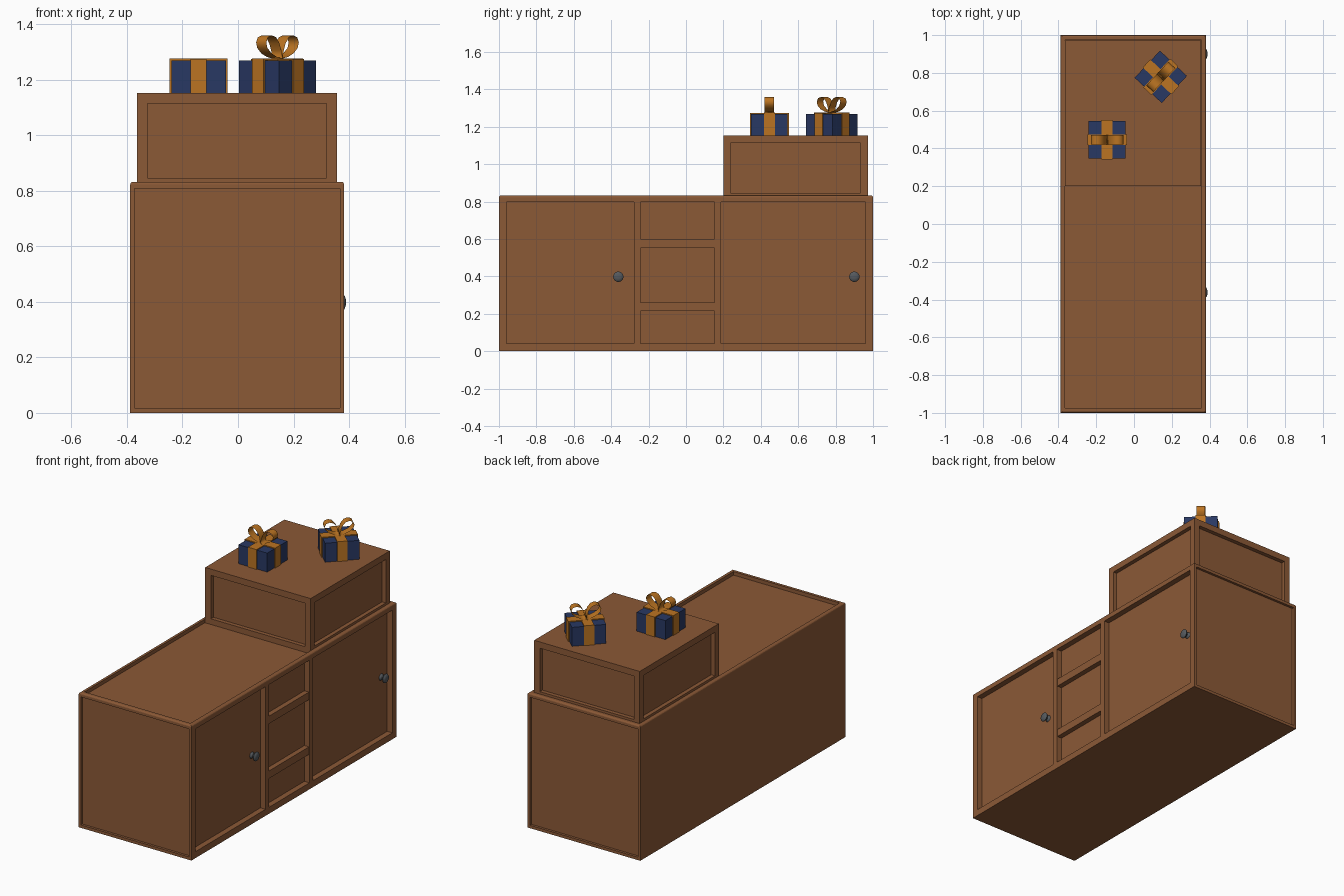
import bpy, bmesh, math
from mathutils import Matrix, Vector

if "Cube" in bpy.data.objects:
    bpy.data.objects.remove(bpy.data.objects["Cube"])


def material(name, rgb):
    m = bpy.data.materials.new(name)
    m.diffuse_color = (*rgb, 1)
    m.use_nodes = True
    m.node_tree.nodes["Principled BSDF"].inputs["Base Color"].default_value = m.diffuse_color
    return m


WOOD = material("wood", (0.26, 0.10, 0.037))
BLUE = material("blue_paper", (0.022, 0.04, 0.125))
GOLD = material("gold_ribbon", (0.50, 0.175, 0.016))
METAL = material("dark_metal", (0.09, 0.10, 0.11))


def add_object(name, bm, mat=None):
    mesh = bpy.data.meshes.new(name)
    bmesh.ops.recalc_face_normals(bm, faces=bm.faces[:])
    bm.to_mesh(mesh)
    bm.free()
    ob = bpy.data.objects.new(name, mesh)
    bpy.context.collection.objects.link(ob)
    if mat:
        mesh.materials.append(mat)
    return ob


def box(bm, x0, x1, y0, y1, z0, z1):
    centre = Vector((x0 + x1, y0 + y1, z0 + z1)) / 2
    size = Matrix.Diagonal((x1 - x0, y1 - y0, z1 - z0, 1))
    bmesh.ops.create_cube(bm, size=1, matrix=Matrix.Translation(centre) @ size)


def carve(ob, pockets):
    """Cut box-shaped recesses out of an object."""
    bpy.context.view_layer.objects.active = ob
    for p in pockets:
        bm = bmesh.new()
        box(bm, *p)
        cutter = add_object("cutter", bm)
        cutter.hide_render = True
        mod = ob.modifiers.new("recess", 'BOOLEAN')
        mod.operation, mod.solver, mod.object = 'DIFFERENCE', 'EXACT', cutter
        bpy.ops.object.modifier_apply(modifier=mod.name)
        bpy.data.objects.remove(cutter)


# Cabinet body with rounded top rim
X0, X1, TOP = -0.388, 0.382, 0.832
bm = bmesh.new()
box(bm, X0, X1, -1, 1, 0, TOP)
rim = [e for e in bm.edges if all(v.co.z > TOP - 0.001 for v in e.verts)]
bmesh.ops.bevel(bm, geom=rim, offset=0.01, segments=4, profile=0.5, affect='EDGES')
cabinet = add_object("cabinet_body", bm, WOOD)
carve(cabinet, [
    (-0.366, 0.358, -0.975, 0.975, 0.81, 0.9),      # sunken top
    (-0.373, 0.367, -1.1, -0.985, 0.018, 0.808),    # front end panel
    (-0.373, 0.367, 0.985, 1.1, 0.018, 0.808),      # back end panel
    (X1 - 0.035, 0.5, -0.96, -0.277, 0.04, 0.797),  # left door
    (X1 - 0.035, 0.5, -0.242, 0.152, 0.04, 0.797),  # shelf bay
    (X1 - 0.035, 0.5, 0.187, 0.96, 0.04, 0.797),    # right door
])

# Shelf rails in the middle bay
for i, z in enumerate((0.214, 0.552)):
    bm = bmesh.new()
    box(bm, X1 - 0.04, X1 - 0.004, -0.244, 0.154, z, z + 0.047)
    add_object(f"shelf_rail_{i + 1}", bm, WOOD)

# Upper box with a recessed panel on each side
bx0, bx1, by0, by1, bz0, bz1 = -0.364, 0.356, 0.2, 0.972, 0.81, 1.152
bm = bmesh.new()
box(bm, bx0, bx1, by0, by1, bz0, bz1)
upper = add_object("upper_box", bm, WOOD)
b, d, pz = 0.038, 0.025, (0.845, 1.113)
carve(upper, [
    (bx0 + b, bx1 - b, by0 - 0.1, by0 + d, *pz),
    (bx0 + b, bx1 - b, by1 - d, by1 + 0.1, *pz),
    (bx0 - 0.1, bx0 + d, by0 + b, by1 - b, *pz),
    (bx1 - d, bx1 + 0.1, by0 + b, by1 - b, *pz),
])


# Door knobs, turned from a profile of (distance, radius)
def knob(name, y, z):
    profile = [(0, 0.020), (0.006, 0.017), (0.012, 0.010), (0.020, 0.012),
               (0.026, 0.026), (0.032, 0.028), (0.037, 0.024), (0.041, 0.012)]
    n = 16
    bm = bmesh.new()
    rings = [[bm.verts.new((X1 - 0.035 + x,
                            y + r * math.cos(math.tau * k / n),
                            z + r * math.sin(math.tau * k / n)))
              for k in range(n)] for x, r in profile]
    for a, c in zip(rings, rings[1:]):
        for k in range(n):
            bm.faces.new((a[k], a[k - 1], c[k - 1], c[k]))
    bm.faces.new(rings[0])
    bm.faces.new(rings[-1])
    ob = add_object(name, bm, METAL)
    bpy.ops.object.select_all(action='DESELECT')
    ob.select_set(True)
    bpy.context.view_layer.objects.active = ob
    bpy.ops.object.shade_smooth_by_angle(angle=math.radians(40))


knob("left_door_knob", -0.362, 0.398)
knob("right_door_knob", 0.9, 0.398)


# Gifts: wrapped box, crossed ribbon bands and a two-loop bow
def gift(name, x, y, angle):
    place = Matrix.Translation((x, y, bz1)) @ Matrix.Rotation(angle, 4, 'Z')
    h, hw, t, top = 0.098, 0.029, 0.006, 0.117

    bm = bmesh.new()
    box(bm, -h, h, -h, h, 0, top)
    add_object(name + "_box", bm, BLUE).matrix_world = place

    bm = bmesh.new()
    box(bm, -h - t, h + t, -hw, hw, 0, top + t)
    box(bm, -hw, hw, -h - t, h + t, 0, top + t - 0.0005)
    add_object(name + "_ribbon", bm, GOLD).matrix_world = place

    loop = [(0, 0), (0.028, 0.005), (0.058, 0.018), (0.08, 0.038), (0.086, 0.058),
            (0.077, 0.076), (0.056, 0.083), (0.034, 0.076), (0.016, 0.054),
            (0.006, 0.028)]
    bm = bmesh.new()
    for side in (-1, 1):
        rows = [[bm.verts.new((side * px, w, top + t + 0.001 + pz))
                 for w in (-0.025, 0.025)] for px, pz in loop]
        for a, c in zip(rows, rows[1:] + rows[:1]):
            bm.faces.new((a[0], a[1], c[1], c[0])).smooth = True
    add_object(name + "_bow", bm, GOLD).matrix_world = place


gift("straight_gift", -0.142, 0.446, 0)
gift("turned_gift", 0.142, 0.779, math.radians(47))
